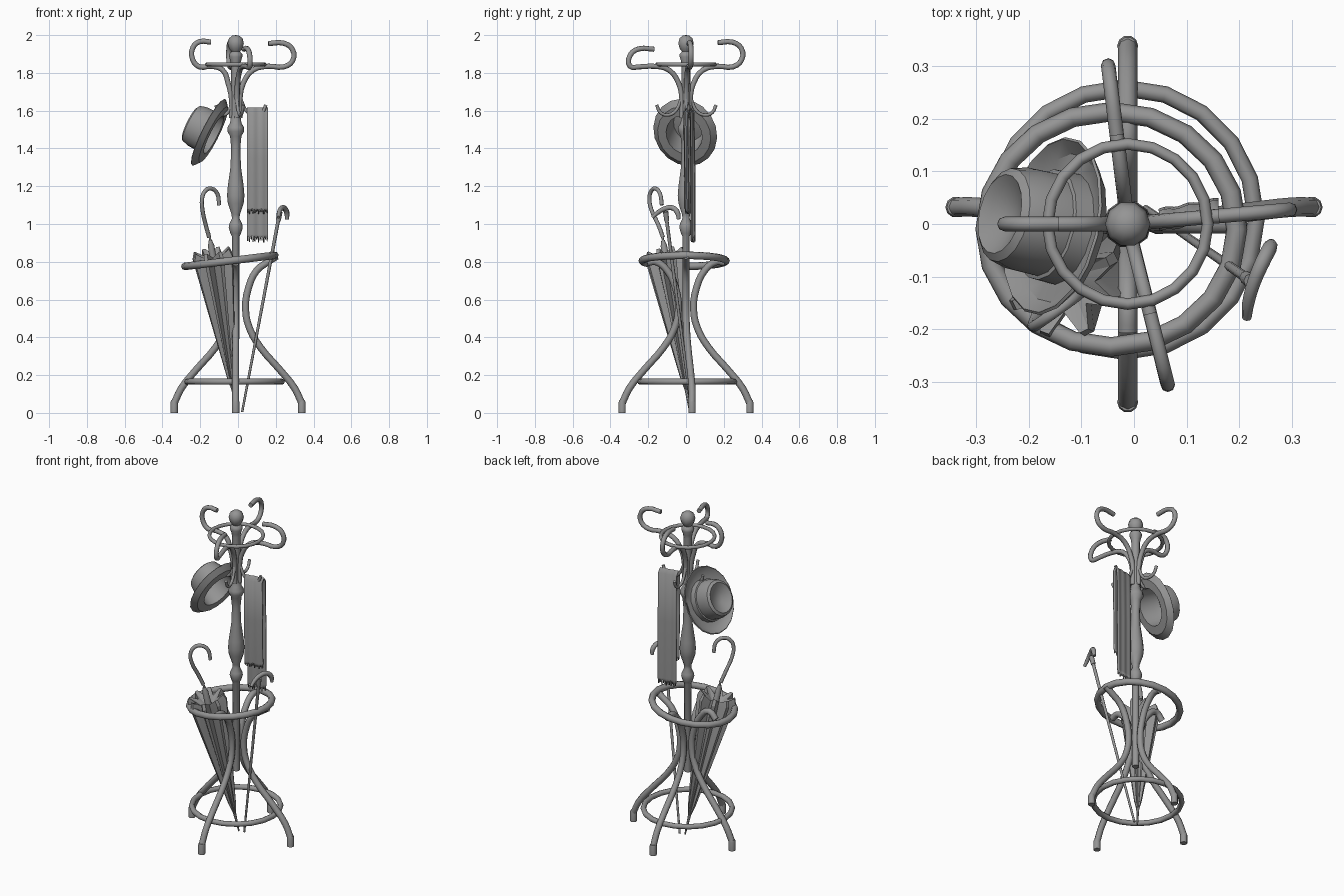
import bpy, bmesh, math
from mathutils import Vector, Matrix

if bpy.data.objects.get("Cube"):
    bpy.data.objects.remove(bpy.data.objects["Cube"])

grey = bpy.data.materials.new("plain grey")
grey.use_nodes = True
COLOR = (0.3, 0.3, 0.3, 1)
grey.diffuse_color = COLOR
grey.node_tree.nodes["Principled BSDF"].inputs["Base Color"].default_value = COLOR


def finish(ob, angle=50):
    ob.data.materials.clear()
    ob.data.materials.append(grey)
    bpy.ops.object.select_all(action='DESELECT')
    ob.select_set(True)
    bpy.context.view_layer.objects.active = ob
    bpy.ops.object.shade_smooth_by_angle(angle=math.radians(angle))
    return ob


def from_bmesh(name, bm, angle=50):
    bmesh.ops.recalc_face_normals(bm, faces=bm.faces)
    me = bpy.data.meshes.new(name)
    bm.to_mesh(me)
    bm.free()
    ob = bpy.data.objects.new(name, me)
    bpy.context.collection.objects.link(ob)
    return finish(ob, angle)


def tube(name, points, radius, res=3, taper=None):
    cu = bpy.data.curves.new(name, 'CURVE')
    cu.dimensions = '3D'
    cu.bevel_depth = radius
    cu.bevel_resolution = 2
    cu.resolution_u = res
    cu.use_fill_caps = True
    sp = cu.splines.new('BEZIER')
    sp.bezier_points.add(len(points) - 1)
    for i, (bp, p) in enumerate(zip(sp.bezier_points, points)):
        bp.co = p
        bp.handle_left_type = bp.handle_right_type = 'AUTO'
        bp.radius = taper[i] if taper else 1
    ob = bpy.data.objects.new(name, cu)
    bpy.context.collection.objects.link(ob)
    bpy.ops.object.select_all(action='DESELECT')
    ob.select_set(True)
    bpy.context.view_layer.objects.active = ob
    bpy.ops.object.convert(target='MESH')
    return finish(bpy.context.object)


def lathe(name, profile, sides, matrix, angle=50):
    bm = bmesh.new()
    vs = [bm.verts.new((r, 0, z)) for r, z in profile]
    es = [bm.edges.new(p) for p in zip(vs, vs[1:])]
    bmesh.ops.spin(bm, geom=vs + es, cent=(0, 0, 0), axis=(0, 0, 1),
                   angle=math.tau, steps=sides, use_duplicate=False)
    bmesh.ops.remove_doubles(bm, verts=bm.verts, dist=0.0005)
    bm.transform(matrix)
    return from_bmesh(name, bm, angle)


def ring(name, centre, major, minor, tilt=0, squash=1):
    bpy.ops.mesh.primitive_torus_add(location=centre, rotation=(0, tilt, 0), major_segments=20,
                                     minor_segments=8, major_radius=major, minor_radius=minor)
    ob = bpy.context.object
    ob.name = name
    ob.scale.y = squash
    return finish(ob)


def frame(origin, axis, side):
    """Matrix whose z follows axis and whose y stays close to side."""
    z = Vector(axis).normalized()
    x = Vector(side).cross(z).normalized()
    return Matrix.Translation(origin) @ Matrix((x, z.cross(x), z)).transposed().to_4x4()


PX = -0.012  # pole position in x

# Turned pole with ball finial
pole = [(0, .39), (.02, .39), (.02, .935), (.028, .95), (.037, .98), (.034, 1.0), (.02, 1.03),
        (.022, 1.05), (.042, 1.11), (.046, 1.15), (.042, 1.2), (.028, 1.3), (.024, 1.4),
        (.03, 1.465), (.044, 1.49), (.044, 1.512), (.03, 1.535), (.025, 1.58), (.024, 1.84),
        (.027, 1.86), (.035, 1.885), (.035, 1.9), (.022, 1.912), (.036, 1.93), (.043, 1.957),
        (.036, 1.983), (.018, 1.997), (0, 2.0)]
lathe("turned_pole", pole, 10, Matrix.Translation((PX, 0, 0)))

# Legs, coat hooks and small hooks around the pole
leg = [(.338, .05), (.30, .13), (.22, .23), (.12, .345), (.06, .45), (.04, .55),
       (.055, .66), (.1, .755), (.16, .8), (.205, .805)]
coat = [(.022, 1.56), (.022, 1.66), (.04, 1.745), (.09, 1.815), (.17, 1.835), (.25, 1.832),
        (.297, 1.865), (.295, 1.925), (.25, 1.957), (.17, 1.955)]
small = [(.015, 1.7), (.035, 1.64), (.06, 1.595), (.1, 1.577), (.14, 1.59), (.16, 1.63)]
# label, direction, hook twist, coat hook reach, tip lift, small hook reach
sides = [("right", 180, 0, .77, .008, .65), ("left", 0, 5, 1.02, 0, 1),
         ("front", 270, 14, 1.03, -.03, 1), ("back", 90, 7, 1, .005, 1)]
for label, base, twist, reach, lift, small_reach in sides:
    a, t = math.radians(base), math.radians(base + twist)
    d = Vector((math.cos(a), math.sin(a), 0))
    e = Vector((math.cos(t), math.sin(t), 0))
    sideways = base % 180 == 0
    pts = []
    for r, z in leg:
        spread = min(1, max(0, (r - .04) / .25)) if z < .5 else 0
        offset = Vector((0, .032 * spread, z)) if sideways else Vector((PX, 0, z))
        pts.append(d * r + offset)
    pts[-1].z += .035 * d.x - .01
    tube(label + "_leg", pts, .0185)
    lathe(label + "_foot", [(0, 0), (.02, 0), (.02, .055), (.017, .065), (0, .065)], 10,
          Matrix.Translation((pts[0].x, pts[0].y, 0)))
    tube(label + "_coat_hook",
         [e * (r * reach if r > .04 else r) + Vector((PX, 0, z + (lift if z > 1.85 else 0)))
          for r, z in coat], .0138)
    tube(label + "_small_hook", [e * r * small_reach + Vector((PX, 0, z)) for r, z in small], .009)

# Rings
ring("base_ring", (-.018, .008, .165), .25, .016)
ring("holder_ring", (-.043, -.01, .805), .24, .02, math.radians(-7), .93)
ring("hook_ring", (PX, 0, 1.845), .152, .011)

# Hat: hollow lathe hung on the right small hook
hat = [(.198, .03), (.193, .034), (.165, .012), (.125, .008), (.123, .045), (.115, .047),
       (.114, .1), (.104, .135), (.088, .145), (.07, .135), (.03, .118), (0, .115),
       (0, .108), (.07, .122), (.095, .125), (.105, .09), (.112, .0), (.165, .002), (.198, .03)]
hat_axis = Vector((-.87, .2, .44))
lathe("hat", hat, 18, frame((-.128, -.01, 1.472), hat_axis, (.23, .97, 0))
      @ Matrix.Diagonal((1, .87, 1, 1)), 35)

# Folded umbrella with crook handle
tip = Vector((-.008, .02, .005))
axis = (Vector((-.14, -.115, .87)) - tip).normalized()
umb = frame(tip, axis, (0, 1, 0))
bm = bmesh.new()
loops = []
FOLDS = 8
for h, out, inn in [(.0, .004, .004), (.12, .009, .008), (.18, .022, .014), (.5, .066, .038),
                    (.84, .112, .066), (.875, .1, .06), (.80, .02, .02)]:
    loop = []
    for i in range(FOLDS * 3):
        k = i % 3
        a = math.tau * (i + (.3 if k == 1 else 0)) / (FOLDS * 3)
        r = inn if k == 0 else out
        dip = .03 if k == 0 and h > .82 else 0
        loop.append(bm.verts.new((r * math.cos(a), r * math.sin(a), h - dip)))
    loops.append(loop)
for a, b in zip(loops, loops[1:]):
    for i in range(len(a)):
        j = (i + 1) % len(a)
        bm.faces.new((a[i], a[j], b[j], b[i]))
bm.faces.new(loops[0])
bm.faces.new(loops[-1])
bm.transform(umb)
from_bmesh("umbrella_canopy", bm, 20)
lathe("umbrella_collar", [(0, .78), (.02, .78), (.017, .9), (.009, .93), (0, .93)], 8, umb)
tube("umbrella_shaft", [tip + axis * .75, tip + axis * .97], .006, 1)
tube("umbrella_handle", [(-.153, -.122, .93), (-.172, -.148, 1.0), (-.188, -.183, 1.075),
                         (-.19, -.194, 1.135), (-.174, -.184, 1.175), (-.143, -.162, 1.188),
                         (-.11, -.138, 1.162), (-.1, -.128, 1.1)], .011)

# Walking cane with curved grip
foot, head = Vector((.022, .03, .005)), Vector((.222, -.108, 1.065))
tube("cane_shaft", [foot, (foot + head) / 2, head], .009, 1, [.7, .9, 1.1])
lathe("cane_collar", [(0, -.05), (.013, -.05), (.014, 0), (0, 0)], 8, frame(head, head - foot, (0, 1, 0)))
tube("cane_grip", [(.214, -.178, 1.035), (.217, -.15, 1.06), (.228, -.11, 1.082), (.245, -.07, 1.085),
                   (.258, -.045, 1.06), (.26, -.038, 1.025)], .013, 3, [.7, .9, 1, 1.1, 1.1, .8])

# Scarf draped over the left small hook, with fringes
COLS = 12


def scarf_point(c, y, z):
    u = c / COLS
    return Vector((.048 + .112 * u, y + .02 * u + .002 * math.sin(c * 1.3), z))


bm = bmesh.new()
path = [(-.004, 1.085), (-.008, 1.35), (-.011, 1.59), (.006, 1.614), (.022, 1.59), (.026, 1.3), (.026, .945)]
grid = [[bm.verts.new(scarf_point(c, y, z)) for c in range(COLS + 1)] for y, z in path]
for a, b in zip(grid, grid[1:]):
    for c in range(COLS):
        bm.faces.new((a[c], a[c + 1], b[c + 1], b[c]))
for row, length in ((grid[0], .025), (grid[-1], .035)):
    for c in range(COLS):
        drop = Vector((0, 0, -length - .008 * math.sin(c * 2.3)))
        a, b = row[c].co, row[c + 1].co
        low = [bm.verts.new(a.lerp(b, f) + drop) for f in (.65, .2)]
        bm.faces.new((row[c], row[c + 1], *low))
scarf = from_bmesh("scarf", bm)
mod = scarf.modifiers.new("thickness", 'SOLIDIFY')
mod.thickness = .006
mod.offset = 0
